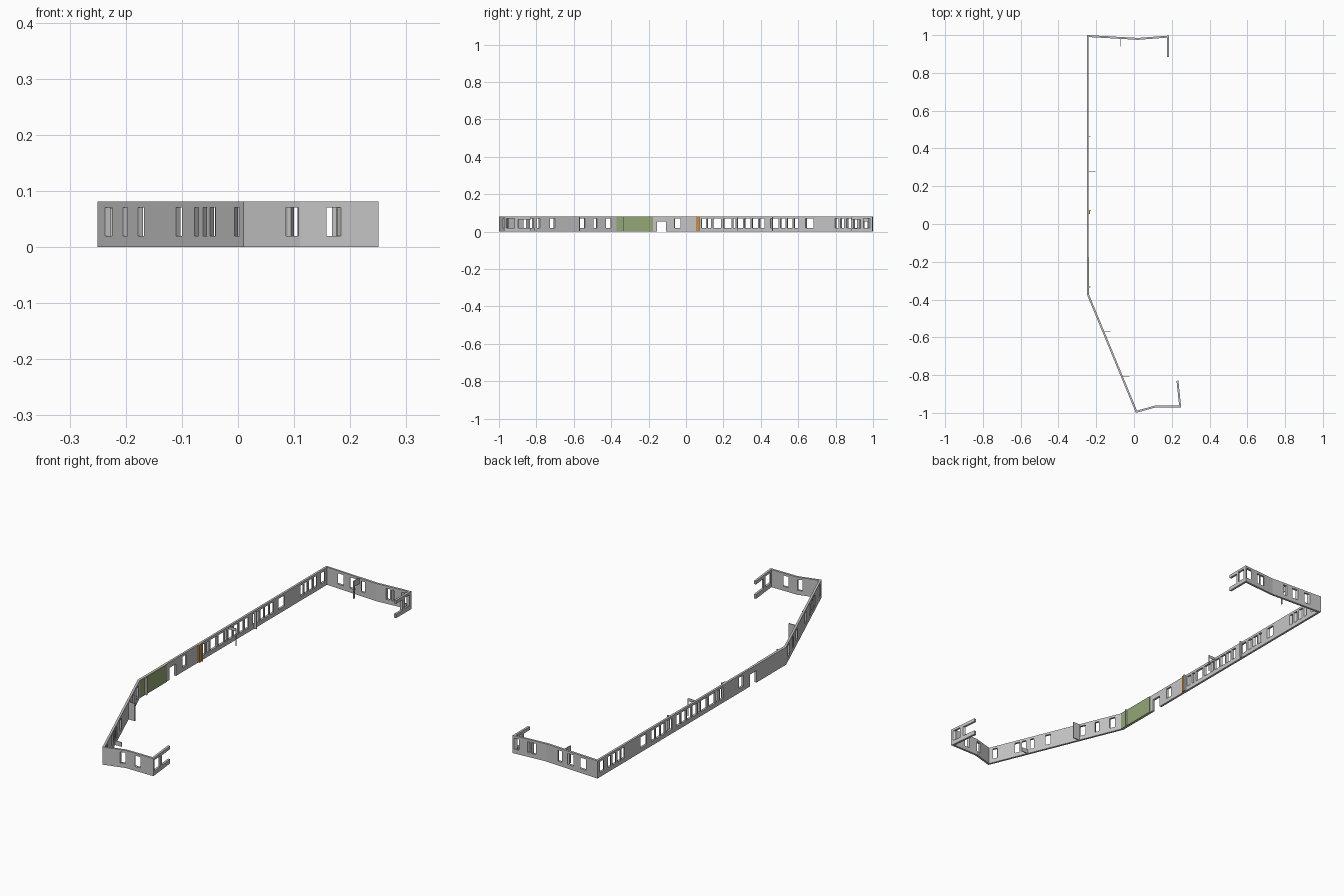
import bpy, bmesh
from mathutils import Vector

if "Cube" in bpy.data.objects:
    bpy.data.objects.remove(bpy.data.objects["Cube"])

H, T = 0.081, 0.010          # wall height and thickness
SILL, HEAD = 0.02, 0.07      # usual window heights


def material(name, rgb):
    m = bpy.data.materials.new(name)
    m.diffuse_color = (*rgb, 1)
    m.use_nodes = True
    m.node_tree.nodes["Principled BSDF"].inputs["Base Color"].default_value = m.diffuse_color
    return m


grey = material("wall grey", (0.56, 0.56, 0.56))
green = material("moss green", (0.29, 0.39, 0.18))
orange = material("orange", (0.65, 0.27, 0.03))


def finish(bm, name, mat):
    bmesh.ops.remove_doubles(bm, verts=bm.verts, dist=1e-5)
    bmesh.ops.recalc_face_normals(bm, faces=bm.faces)
    me = bpy.data.meshes.new(name)
    bm.to_mesh(me)
    bm.free()
    me.materials.append(mat)
    ob = bpy.data.objects.new(name, me)
    bpy.context.collection.objects.link(ob)


def box(name, x0, x1, y0, y1, z0, z1, mat=grey):
    bm = bmesh.new()
    bmesh.ops.create_cube(bm, size=1)
    for v in bm.verts:
        v.co = ((x0 + x1) / 2 + v.co.x * (x1 - x0),
                (y0 + y1) / 2 + v.co.y * (y1 - y0),
                (z0 + z1) / 2 + v.co.z * (z1 - z0))
    finish(bm, name, mat)


def wall(name, a, b, axis, openings):
    """Wall between two mitred (left, right) point pairs, with holes cut
    at ranges measured along the given axis."""
    start, end = (a[0] + a[1])[axis] / 2, (b[0] + b[1])[axis] / 2
    holes = []
    for o in openings:
        u = sorted((c - start) / (end - start) for c in o[:2])
        z = o[2:] if len(o) == 4 else (SILL, HEAD)
        holes.append((max(u[0], 0), min(u[1], 1), *z))
    us = sorted({0, 1} | {h[0] for h in holes} | {h[1] for h in holes})
    zs = sorted({0, H} | {h[2] for h in holes} | {h[3] for h in holes})

    def solid(i, k):
        if not (0 <= i < len(us) - 1 and 0 <= k < len(zs) - 1):
            return False
        u, z = (us[i] + us[i + 1]) / 2, (zs[k] + zs[k + 1]) / 2
        return not any(h[0] < u < h[1] and h[2] < z < h[3] for h in holes)

    bm = bmesh.new()

    def p(i, k, s):
        q = a[s].lerp(b[s], us[i])
        return bm.verts.new((q.x, q.y, zs[k]))

    for i in range(len(us) - 1):
        for k in range(len(zs) - 1):
            if not solid(i, k):
                continue
            for s in (0, 1):
                bm.faces.new([p(i, k, s), p(i + 1, k, s), p(i + 1, k + 1, s), p(i, k + 1, s)])
            for di, dk, e in ((-1, 0, ((0, 0), (0, 1))), (1, 0, ((1, 0), (1, 1))),
                              (0, -1, ((0, 0), (1, 0))), (0, 1, ((0, 1), (1, 1)))):
                if not solid(i + di, k + dk):
                    (i0, k0), (i1, k1) = e
                    bm.faces.new([p(i + i0, k + k0, 0), p(i + i1, k + k1, 0),
                                  p(i + i1, k + k1, 1), p(i + i0, k + k0, 1)])
    finish(bm, name, grey)


# Centre line of the facade, from the back return round to the front return
path = [Vector(q) for q in ((0.18, 0.885), (0.18, 0.992), (0.02, 0.98), (-0.245, 0.995),
                            (-0.245, -0.37), (0.013, -0.994), (0.11, -0.967),
                            (0.2445, -0.967), (0.23, -0.83))]
pairs = []
for i, q in enumerate(path):
    d0 = (q - path[max(i - 1, 0)]).normalized() if i else (path[1] - q).normalized()
    d1 = (path[i + 1] - q).normalized() if i < len(path) - 1 else d0
    n0, n1 = Vector((-d0.y, d0.x)), Vector((-d1.y, d1.x))
    m = (n0 + n1).normalized()
    m *= T / 2 / m.dot(n0)
    pairs.append((q + m, q - m))

# name, measuring axis (0 = x, 1 = y), openings (from, to[, bottom, top])
sections = [
    ("back_return_wall", 1, [(0.945, 0.978), (0.88, 0.93, 0.018, 0.066)]),
    ("back_wall_right", 0, [(0.07, 0.09), (0.097, 0.11), (0.148, 0.172)]),
    ("back_wall_left", 0, [(-0.185, -0.157), (-0.12, -0.09), (-0.06, -0.04)]),
    ("long_wall", 1, [(-0.155, -0.107, 0, 0.055), (-0.06, -0.03), (0.085, 0.107),
                      (0.117, 0.135), (0.145, 0.19), (0.203, 0.246), (0.252, 0.267),
                      (0.274, 0.306), (0.315, 0.348), (0.355, 0.387), (0.396, 0.422),
                      (0.455, 0.497), (0.508, 0.535), (0.542, 0.572), (0.58, 0.604),
                      (0.642, 0.685), (0.80, 0.82), (0.83, 0.85), (0.863, 0.888),
                      (0.90, 0.918), (0.95, 0.976)]),
    ("diagonal_wall", 1, [(-0.43, -0.402), (-0.497, -0.478), (-0.568, -0.542),
                          (-0.73, -0.705), (-0.80, -0.784), (-0.84, -0.82),
                          (-0.873, -0.85), (-0.976, -0.955)]),
    ("front_wall_left", 0, [(0.086, 0.107)]),
    ("front_wall_right", 0, [(0.155, 0.18)]),
    ("front_return_wall", 1, [(-0.957, -0.914), (-0.897, -0.82, 0.02, 0.066)]),
]
for i, (name, axis, holes) in enumerate(sections):
    wall(name, pairs[i], pairs[i + 1], axis, holes)

# Painted panel and post on the inside of the long wall
box("green_panel", -0.2405, -0.2375, -0.372, -0.176, 0, H, green)
box("orange_post", -0.2405, -0.234, 0.053, 0.069, 0, H, orange)

# Remnants of partition walls on the inside
box("partition_full", -0.162, -0.125, -0.572, -0.568, 0, H)
box("partition_low", -0.062, -0.025, -0.811, -0.808, 0, 0.02)
box("partition_lintel", -0.241, -0.205, 0.276, 0.278, 0.068, H)
box("partition_post", -0.207, -0.204, 0.276, 0.279, 0, H)
box("back_partition_lintel", -0.072, -0.068, 0.94, 0.981, 0.055, H)
box("back_partition_post", -0.072, -0.068, 0.94, 0.947, 0, 0.055)
for n, y in enumerate((-0.335, 0.07, 0.46)):
    box(f"wall_stub_{n + 1}", -0.241, -0.229, y, y + 0.004, 0, H)
